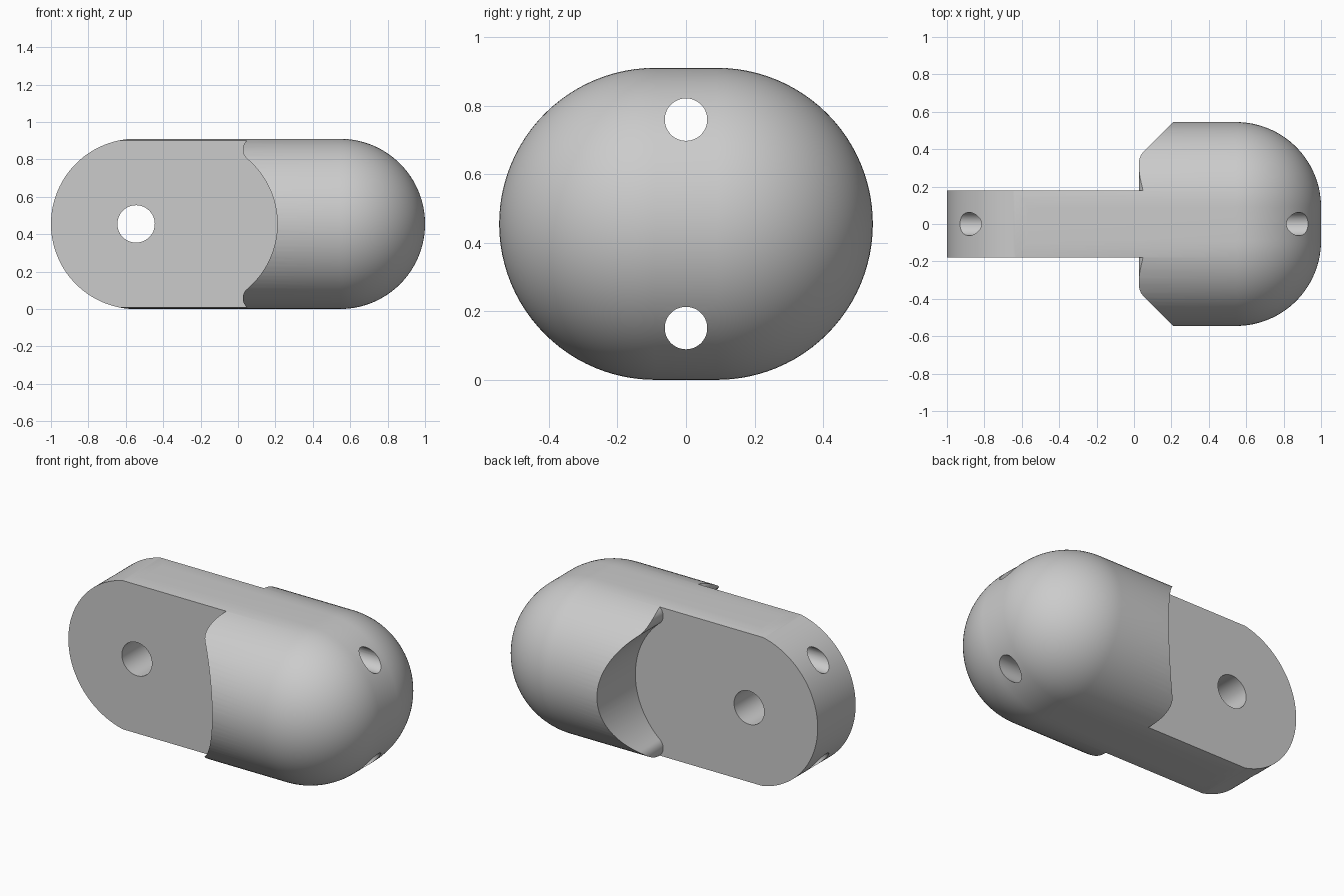
import bpy
import bmesh
from math import sin, cos, pi, atan2, hypot

if "Cube" in bpy.data.objects:
    bpy.data.objects.remove(bpy.data.objects["Cube"], do_unlink=True)

R = 0.455        # main radius, also the mid height
OFF = 0.09       # half of the flat strip on top and bottom
TAB = 0.18       # half thickness of the tab
END = 0.545      # centre of both rounded ends
N = 48           # segments per half circle

grey = bpy.data.materials.new("plain grey")
grey.use_nodes = True
colour = (0.6, 0.6, 0.6, 1)
grey.diffuse_color = colour
grey.node_tree.nodes["Principled BSDF"].inputs["Base Color"].default_value = colour


def finish(bm, name):
    bmesh.ops.recalc_face_normals(bm, faces=bm.faces)
    mesh = bpy.data.meshes.new(name)
    bm.to_mesh(mesh)
    bm.free()
    obj = bpy.data.objects.new(name, mesh)
    mesh.materials.append(grey)
    bpy.context.collection.objects.link(obj)
    return obj


def arc(cx, cz, r, a, b, n):
    return [(cx + r * cos(a + (b - a) * i / n), cz + r * sin(a + (b - a) * i / n))
            for i in range(n + 1)]


def prism(name, outline, y0, y1):
    """Extrude an x-z outline from y0 to y1."""
    bm = bmesh.new()
    face = bm.faces.new([bm.verts.new((x, y0, z)) for x, z in outline])
    out = bmesh.ops.extrude_face_region(bm, geom=[face])
    moved = [v for v in out["geom"] if isinstance(v, bmesh.types.BMVert)]
    bmesh.ops.translate(bm, verts=moved, vec=(0, y1 - y0, 0))
    return finish(bm, name)


def rod(name, r, location, rotation):
    bpy.ops.mesh.primitive_cylinder_add(vertices=48, radius=r, depth=3,
                                        location=location, rotation=rotation)
    obj = bpy.context.object
    obj.name = name
    obj.data.materials.append(grey)
    return obj


def cut(target, cutter, operation="DIFFERENCE"):
    mod = target.modifiers.new(cutter.name, "BOOLEAN")
    mod.operation = operation
    mod.solver = "EXACT"
    mod.object = cutter
    bpy.context.view_layer.objects.active = target
    bpy.ops.object.modifier_apply(modifier=mod.name)
    bpy.data.objects.remove(cutter, do_unlink=True)


# Body: stadium rings along x, closing in a rounded end
stations = [(-1.2, R)] + [(END + R * sin(t), R * cos(t))
                          for t in [pi / 2 * i / 32 for i in range(33)]]
bm = bmesh.new()
rings = []
for x, r in stations:
    ring = []
    for side, start in ((1, -pi / 2), (-1, pi / 2)):
        for y, z in arc(side * OFF, R, r, start, start + pi, N):
            ring.append(bm.verts.new((x, y, z)))
    rings.append(ring)
for a, b in zip(rings, rings[1:]):
    for i in range(len(a)):
        j = (i + 1) % len(a)
        bm.faces.new((a[i], a[j], b[j], b[i]))
bm.faces.new(rings[0])
bmesh.ops.remove_doubles(bm, verts=bm.verts, dist=1e-5)
body = finish(bm, "hinge_body")

# Rounded tab end
outline = arc(-END + 0.0005, R, R + 0.0005, pi / 2, 3 * pi / 2, 2 * N)
outline += [(-END, -0.3), (1.3, -0.3), (1.3, 1.3), (-END, 1.3)]
cut(body, prism("tab_end_cutter", outline, -1, 1), "INTERSECT")

# Round sockets with rolled lips on both sides of the tab
socket_x, lip_x, lip_z = -0.245, 0.09, 0.397
lip_r = hypot(lip_x - socket_x, lip_z) - R
tilt = atan2(lip_z, lip_x - socket_x)
outline = [(-1.4, 1.3), (lip_x, 1.3)]
outline += arc(lip_x, R + lip_z, lip_r, pi / 2, pi + tilt, 16)
outline += arc(socket_x, R, R, tilt, -tilt, N)[1:-1]
outline += arc(lip_x, R - lip_z, lip_r, pi - tilt, 3 * pi / 2, 16)
outline += [(lip_x, -0.3), (-1.4, -0.3)]
for side in (1, -1):
    cut(body, prism("socket_cutter", outline, side * TAB, side))

# Pivot hole across the tab and two cord holes along the length
cut(body, rod("pivot_cutter", 0.1, (-END, 0, R), (pi / 2, 0, 0)))
for dz in (0.304, -0.304):
    cut(body, rod("cord_cutter", 0.062, (0, 0, R + dz), (0, pi / 2, 0)))

bpy.ops.object.select_all(action="DESELECT")
body.select_set(True)
bpy.context.view_layer.objects.active = body
bpy.ops.object.shade_smooth_by_angle(angle=pi / 6)
